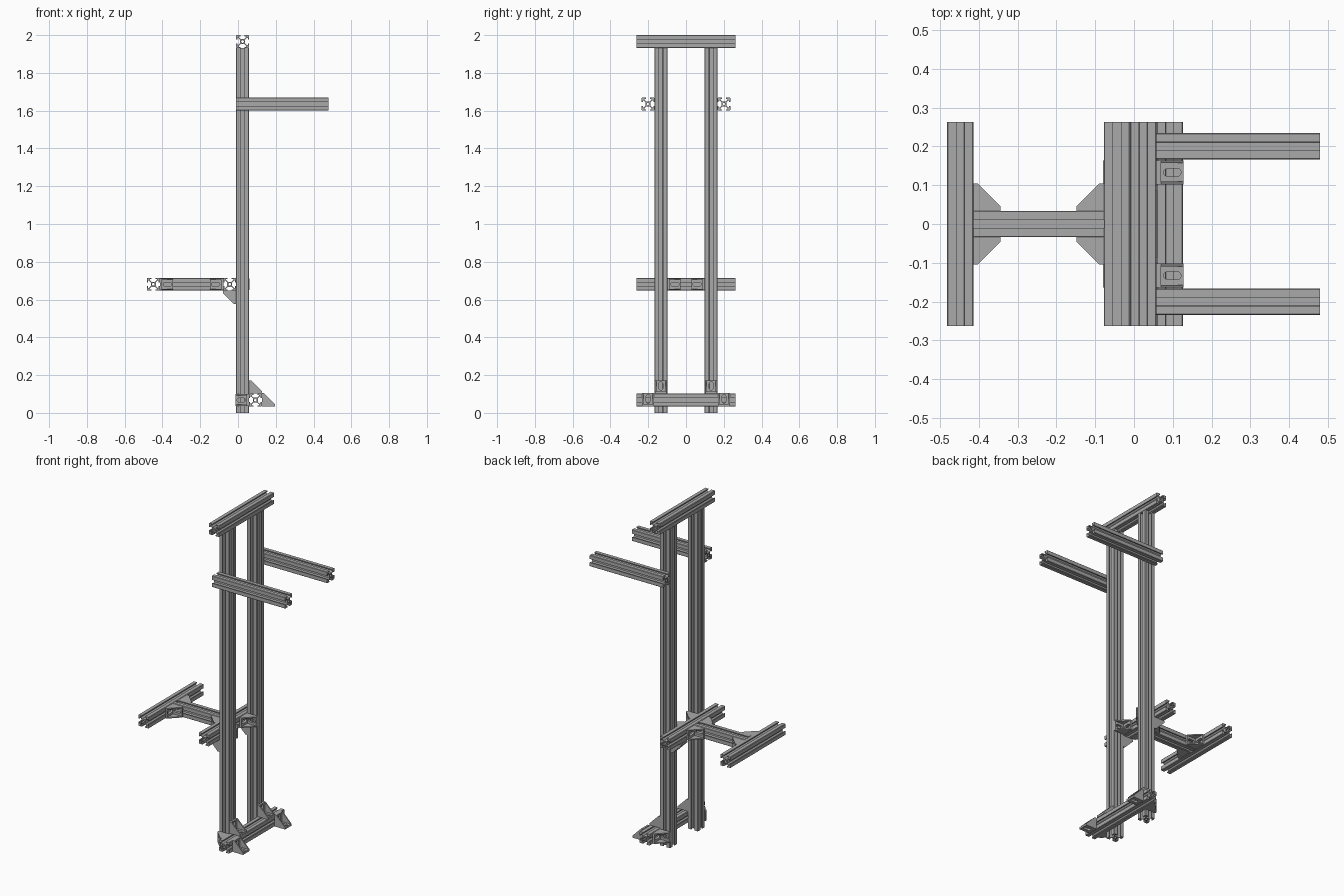
import bpy, bmesh, math
from mathutils import Vector, Matrix

cube = bpy.data.objects.get("Cube")
if cube:
    bpy.data.objects.remove(cube)

metal = bpy.data.materials.new("brushed grey")
metal.use_nodes = True
GREY = (0.40, 0.40, 0.40, 1)
metal.diffuse_color = GREY
metal.node_tree.nodes["Principled BSDF"].inputs["Base Color"].default_value = GREY

W = 0.068          # beam width
H = W / 2
LEG = 0.07         # bracket leg length
THICK = 0.012      # bracket flange thickness
AXES = {"x": Vector((1, 0, 0)), "y": Vector((0, 1, 0)), "z": Vector((0, 0, 1))}


def axis(name):
    """Turn '+x' or '-z' into a unit vector."""
    return AXES[name[1]] * (-1 if name[0] == "-" else 1)


def prism(bm, loops, depth, origin, u, v, w):
    """Fill an outline with holes in the u-v plane and extrude it along w."""
    edges = []
    for loop in loops:
        verts = [bm.verts.new(origin + u * a + v * b) for a, b in loop]
        edges += [bm.edges.new((p, q)) for p, q in zip(verts, verts[1:] + verts[:1])]
    fill = bmesh.ops.triangle_fill(bm, use_beauty=True, edges=edges, normal=u.cross(v))
    faces = [g for g in fill["geom"] if isinstance(g, bmesh.types.BMFace)]
    moved = bmesh.ops.extrude_face_region(bm, geom=faces, use_keep_orig=True)["geom"]
    bmesh.ops.translate(bm, vec=w * depth,
                        verts=[g for g in moved if isinstance(g, bmesh.types.BMVert)])


def finish(bm, name):
    bmesh.ops.recalc_face_normals(bm, faces=bm.faces)
    bmesh.ops.dissolve_limit(bm, angle_limit=0.01, verts=bm.verts, edges=bm.edges)
    mesh = bpy.data.meshes.new(name)
    bm.to_mesh(mesh)
    bm.free()
    mesh.materials.append(metal)
    obj = bpy.data.objects.new(name, mesh)
    bpy.context.collection.objects.link(obj)
    return obj


def slotted_section():
    """Square section with a T-slot on every side and a centre bore."""
    half_slot = [(3.9, 2.9), (6.6, 5.6), (8.2, 5.6), (8.2, 3.1), (10, 3.1), (10, 9.3)]
    quarter = half_slot + [(b, a) for a, b in reversed(half_slot)]
    outer = []
    for k in range(4):
        turn = Matrix.Rotation(k * math.pi / 2, 2)
        outer += [turn @ Vector(p) * H / 10 for p in quarter]
    bore = [(0.21 * H * math.cos(t * math.pi / 6), 0.21 * H * math.sin(t * math.pi / 6))
            for t in range(12)]
    return [outer, bore]


def beam(name, along, start, length):
    """Slotted beam whose end-face centre is at start."""
    w = AXES[along]
    u = AXES["z"] if along != "z" else AXES["x"]
    bm = bmesh.new()
    prism(bm, slotted_section(), length, Vector(start), u, w.cross(u), w)
    return finish(bm, name)


def slot_hole(centre, reach, radius):
    """Rounded slot outline lying along the first axis."""
    pts = []
    for k in range(14):
        t = -math.pi / 2 + math.pi * (k if k < 7 else k - 1) / 6
        shift = reach if k < 7 else -reach
        pts.append((centre + shift + radius * math.cos(t), radius * math.sin(t)))
    return pts


def bracket(name, corner, first, second):
    """Corner bracket: two slotted flanges joined by two side gussets."""
    u, v, origin = axis(first), axis(second), Vector(corner)
    w = u.cross(v)
    half, side = 0.031, 0.007
    bm = bmesh.new()
    for a, b in ((u, v), (v, u)):
        plate = [(0, -half), (LEG, -half), (LEG, half), (0, half)]
        prism(bm, [plate, slot_hole(0.041, 0.0125, 0.01)], THICK, origin, a, w, b)
    gusset = [(0, 0), (LEG, 0), (LEG, THICK), (THICK, LEG), (0, LEG)]
    for offset in (-half, half - side):
        prism(bm, [gusset], side, origin + w * offset, u, v, w)
    return finish(bm, name)


POST_X, POST_Y = 0.024, 0.133
BACK, FRONT = POST_X - H, POST_X + H      # post faces along x
SPAN = 0.526                              # cross bar length
RAIL_Z, BASE_Z = 0.681, 0.068
RAIL_X, END_X = BACK - H, -0.448
BASE_X = FRONT + H

# Cross bars
for name, x, z in (("top_bar", POST_X, 2 - H), ("middle_rail", RAIL_X, RAIL_Z),
                   ("rear_rail", END_X, RAIL_Z), ("base_bar", BASE_X, BASE_Z)):
    beam(name, "y", (x, -SPAN / 2, z), SPAN)

# Link between the two rails
link_start, link_end = END_X + H, RAIL_X - H
beam("rail_link", "x", (link_start, 0, RAIL_Z), link_end - link_start)

for s, side in ((1, "left"), (-1, "right")):
    out, inn = ("+y", "-y") if s > 0 else ("-y", "+y")
    arm_y = s * (POST_Y + W)
    # Upright and arm
    beam(side + "_post", "z", (POST_X, s * POST_Y, 0), 2 - W)
    beam(side + "_arm", "x", (BACK, arm_y, 1.635), 0.48 - BACK)
    # Brackets of the rail link
    bracket(side + "_rear_link_bracket", (link_start, s * H, RAIL_Z), "+x", out)
    bracket(side + "_front_link_bracket", (link_end, s * H, RAIL_Z), "-x", out)
    # Brackets holding the middle rail to the posts
    bracket(side + "_rail_under_bracket", (BACK, s * POST_Y, RAIL_Z - H), "-x", "-z")
    bracket(side + "_rail_inner_bracket", (BACK, s * (POST_Y - H), RAIL_Z), "+x", inn)
    # Brackets around the base bar
    bracket(side + "_base_top_bracket", (FRONT, s * POST_Y, BASE_Z + H), "+x", "+z")
    bracket(side + "_base_outer_bracket", (FRONT, s * (POST_Y + H), BASE_Z), "-x", out)
    bracket(side + "_foot_bracket", (BASE_X + H, arm_y, BASE_Z - H), "+x", "+z")
